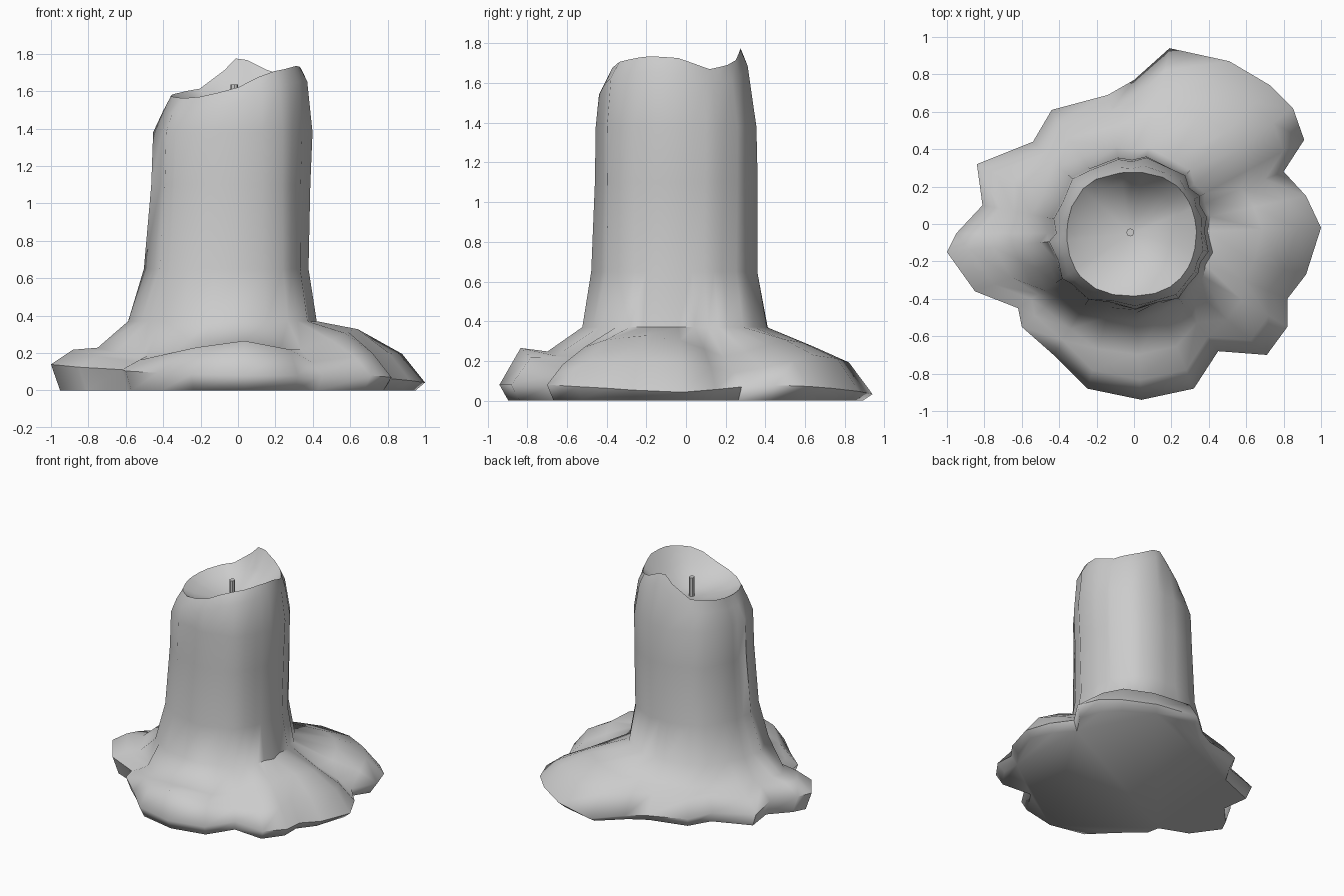
import bpy, bmesh, math, random

if "Cube" in bpy.data.objects:
    bpy.data.objects.remove(bpy.data.objects["Cube"])

random.seed(4)
CX, CY = -0.02, -0.05

# outline of the wax puddle seen from above
outline = [(1.0, -.02), (.92, .15), (.80, .28), (.91, .45), (.85, .62), (.73, .74), (.51, .87),
           (.19, .94), (0, .77), (-.14, .69), (-.44, .61), (-.54, .44), (-.84, .32), (-.81, .10),
           (-.95, -.05), (-1.0, -.15), (-.85, -.36), (-.62, -.45), (-.60, -.55), (-.43, -.70),
           (-.25, -.88), (.04, -.94), (.32, -.88), (.45, -.68), (.71, -.70), (.82, -.55),
           (.82, -.40), (.92, -.27)]
polar = sorted((math.degrees(math.atan2(y - CY, x - CX)) % 360, math.hypot(x - CX, y - CY))
               for x, y in outline)


def around(table, a):
    """Interpolate (angle, value) pairs around the full circle."""
    t = table + [(table[0][0] + 360, table[0][1])]
    if a < t[0][0]:
        a += 360
    for (a0, v0), (a1, v1) in zip(t, t[1:]):
        if a0 <= a <= a1:
            return v0 + (v1 - v0) * (a - a0) / (a1 - a0)


# heights by angle: ragged rim, inner and outer puddle top, bulging foot
rim = [(0, 1.73), (28, 1.67), (55, 1.70), (86, 1.79), (115, 1.62), (150, 1.59), (180, 1.575),
       (230, 1.56), (270, 1.61), (300, 1.70), (335, 1.735)]
inner = [(0, .31), (22, .22), (45, .31), (80, .27), (135, .23), (185, .23), (215, .18),
         (250, .22), (272, .25), (305, .21), (325, .30), (345, .33)]
outer = [(0, .20), (22, .14), (45, .23), (80, .19), (135, .18), (185, .22), (215, .15),
         (250, .22), (272, .27), (292, .22), (307, .15), (325, .20)]
tip = [(0, .04), (30, .08), (75, .03), (135, .08), (185, .14), (225, .10), (270, .08), (320, .08)]

# column radius at each height: right, back, left, front
column = [(.37, (.43, .45, .55, .46)), (.65, (.385, .40, .465, .415)),
          (1.1, (.40, .40, .425, .395)), (1.38, (.415, .39, .415, .39))]


def compass(radii, a):
    return around(list(zip((0, 90, 185, 270), radii)), a) + .015 * math.sin(math.radians(2 * a)) ** 2


bm = bmesh.new()
rings = []


def add_ring(f):
    """f(index, angle, outline radius) gives radius and height."""
    ring = []
    for i, (a, R) in enumerate(polar):
        r, z = f(i, a, R)
        t = math.radians(a)
        ring.append(bm.verts.new((CX + r * math.cos(t), CY + r * math.sin(t), z)))
    rings.append(ring)


drip = [random.uniform(-.01, .01) + (.012 if i % 2 else -.012) for i in range(len(polar))]

# puddle
add_ring(lambda i, a, R: (R * .95, 0.0))
add_ring(lambda i, a, R: (R, around(tip, a)))
add_ring(lambda i, a, R: (R * .88, around(outer, a)))
add_ring(lambda i, a, R: (.4 * compass(column[0][1], a) + .6 * R * .87, around(inner, a)))
# column with drips
for z, radii in column:
    add_ring(lambda i, a, R: (compass(radii, a) + drip[i], z))
add_ring(lambda i, a, R: (compass((.39, .35, .37, .38), a) + drip[i] * .6, around(rim, a) - .08))
add_ring(lambda i, a, R: (compass((.355, .325, .34, .335), a), around(rim, a)))
# shallow hollow at the top
add_ring(lambda i, a, R: (.27, 1.535 + .5 * (around(rim, a) - 1.58)))
add_ring(lambda i, a, R: (.12, 1.495))

n = len(polar)
for lo, hi in zip(rings, rings[1:]):
    for i in range(n):
        j = (i + 1) % n
        bm.faces.new((lo[i], lo[j], hi[j], hi[i]))
bm.faces.new(rings[0][::-1])
centre = bm.verts.new((CX, CY, 1.485))
for i in range(n):
    bm.faces.new((rings[-1][i], rings[-1][(i + 1) % n], centre))
bmesh.ops.recalc_face_normals(bm, faces=bm.faces)
mesh = bpy.data.meshes.new("melted_wax")
bm.to_mesh(mesh)
bm.free()
wax = bpy.data.objects.new("melted_wax", mesh)
bpy.context.collection.objects.link(wax)

# wick
bpy.ops.mesh.primitive_cylinder_add(vertices=8, radius=.021, depth=.17, location=(CX, CY + .005, 1.55))
wick = bpy.context.object
wick.name = "wick"

for ob, angle in ((wax, 65), (wick, 40)):
    bpy.ops.object.select_all(action='DESELECT')
    ob.select_set(True)
    bpy.context.view_layer.objects.active = ob
    bpy.ops.object.shade_smooth_by_angle(angle=math.radians(angle))
